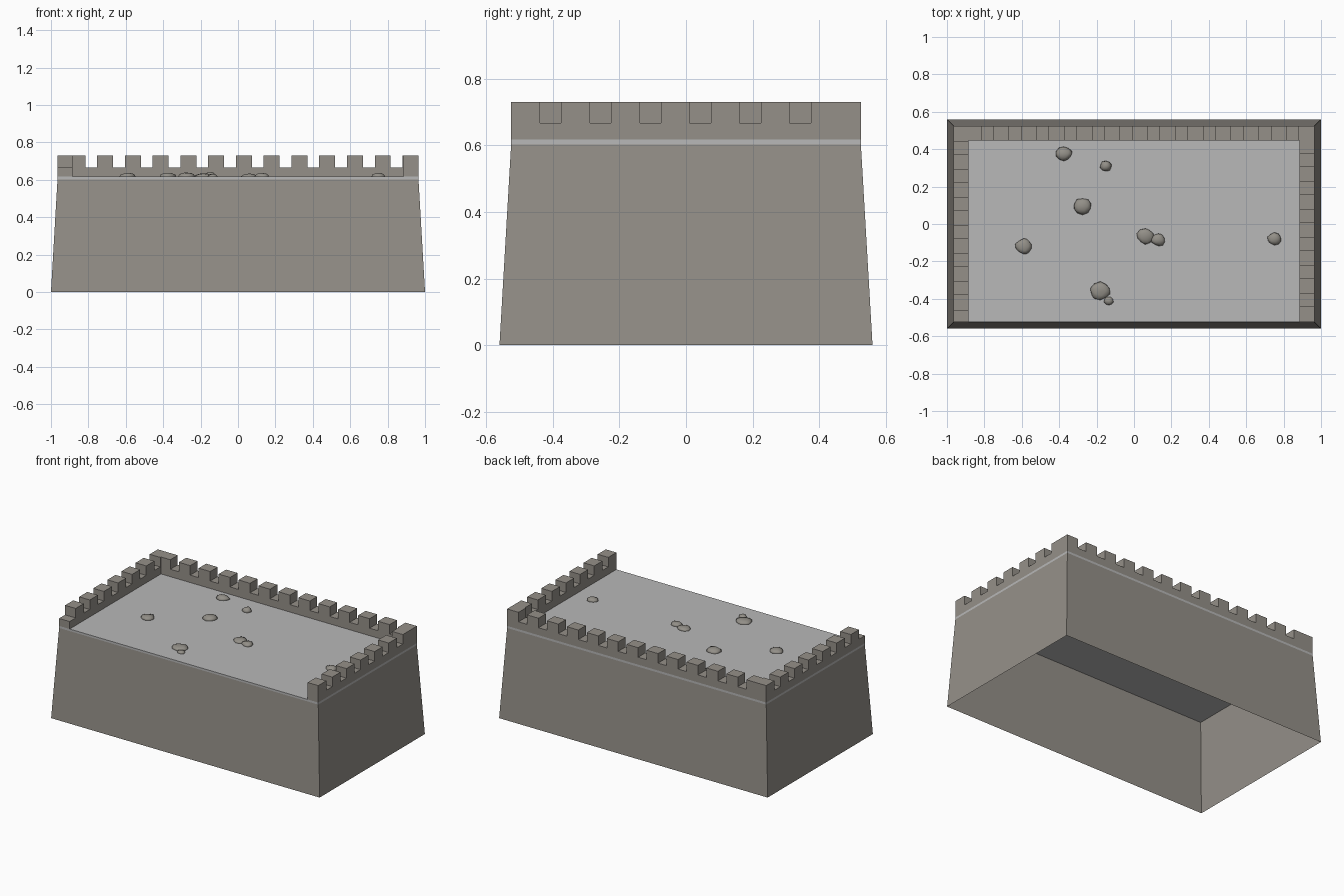
import bpy, bmesh, random
from mathutils import Vector, noise

if "Cube" in bpy.data.objects:
    bpy.data.objects.remove(bpy.data.objects["Cube"])

random.seed(4)
HX, HY = 0.965, 0.525            # half size at deck level
Z_BASE, Z_DECK, Z_SILL, Z_TOP = 0.603, 0.617, 0.667, 0.731
T = 0.079                        # parapet thickness


def material(name, rgb):
    m = bpy.data.materials.new(name)
    m.diffuse_color = (*rgb, 1)
    m.use_nodes = True
    m.node_tree.nodes["Principled BSDF"].inputs["Base Color"].default_value = m.diffuse_color
    return m


STONE = material("warm grey stone", (0.30, 0.28, 0.25))
PAVING = material("light grey paving", (0.48, 0.48, 0.48))
ROCK = material("rubble grey", (0.29, 0.275, 0.245))


def finish(bm, name, mat, smooth=False):
    bmesh.ops.recalc_face_normals(bm, faces=bm.faces)
    me = bpy.data.meshes.new(name)
    bm.to_mesh(me)
    bm.free()
    me.materials.append(mat)
    for p in me.polygons:
        p.use_smooth = smooth
    ob = bpy.data.objects.new(name, me)
    bpy.context.collection.objects.link(ob)
    return ob


def box(bm, lo, hi):
    lo, hi = Vector(lo), Vector(hi)
    vs = bmesh.ops.create_cube(bm, size=1)["verts"]
    for v in vs:
        v.co = (lo + hi) / 2 + v.co * (hi - lo)


# tapered wall body, hollow and open underneath
bm = bmesh.new()
box(bm, (-1, -0.56, 0), (1, 0.56, Z_BASE))
for v in bm.verts:
    if v.co.z > 0.3:
        v.co.x *= HX
        v.co.y *= HY / 0.56
caps = [f for f in bm.faces if abs(f.normal.z) > 0.9 or
        len({round(v.co.z, 3) for v in f.verts}) == 1]
bmesh.ops.delete(bm, geom=caps, context='FACES_ONLY')
finish(bm, "wall_body", STONE)

# paved deck slab, its edge shows as a light band
bm = bmesh.new()
box(bm, (-HX, -HY, Z_BASE), (HX, HY, Z_DECK))
finish(bm, "walkway_deck", PAVING)


# crenellated parapet: stepped outline pushed back by the wall thickness
def parapet(name, start, along, inward, length, count):
    pitch = length / count
    w = pitch * 0.575
    outline = [(0, Z_DECK)]
    for i in range(count):
        s = i * pitch
        if i:
            outline.append((s, Z_SILL))
        outline += [(s, Z_TOP), (s + w, Z_TOP), (s + w, Z_SILL)]
    outline += [(length, Z_SILL), (length, Z_DECK)]
    bm = bmesh.new()
    origin, along = Vector(start), Vector(along)
    face = bm.faces.new([bm.verts.new(origin + along * s + Vector((0, 0, z)))
                         for s, z in outline])
    ext = bmesh.ops.extrude_face_region(bm, geom=[face], use_keep_orig=True)
    bmesh.ops.translate(bm, vec=Vector(inward) * T,
                        verts=[g for g in ext["geom"] if isinstance(g, bmesh.types.BMVert)])
    finish(bm, name, STONE)


parapet("right_parapet", (HX, -HY, 0), (0, 1, 0), (-1, 0, 0), 2 * HY, 7)
parapet("back_parapet", (HX, HY, 0), (-1, 0, 0), (0, -1, 0), 2 * HX, 13)
parapet("left_parapet", (-HX, HY, 0), (0, -1, 0), (1, 0, 0), 2 * HY, 7)

# loose stones on the deck: x, y, radius, height
stones = [(-0.375, 0.375, 0.042, 0.022), (-0.15, 0.31, 0.030, 0.027),
          (-0.275, 0.095, 0.048, 0.022), (-0.59, -0.12, 0.046, 0.020),
          (0.06, -0.065, 0.046, 0.016), (0.13, -0.085, 0.037, 0.020),
          (0.75, -0.08, 0.037, 0.021), (-0.18, -0.36, 0.053, 0.018),
          (-0.135, -0.41, 0.025, 0.014)]
for i, (x, y, r, h) in enumerate(stones):
    bm = bmesh.new()
    bmesh.ops.create_icosphere(bm, subdivisions=2, radius=1)
    seed = Vector([random.uniform(0, 50) for _ in range(3)])
    for v in bm.verts:
        k = 1 + 0.22 * noise.noise(v.co * 1.3 + seed)
        z = Z_DECK + v.co.z * k * h
        v.co = (x + v.co.x * k * r, y + v.co.y * k * r * 0.9, max(z, Z_DECK - 0.005))
    finish(bm, f"loose_stone_{i + 1}", ROCK, smooth=True)
